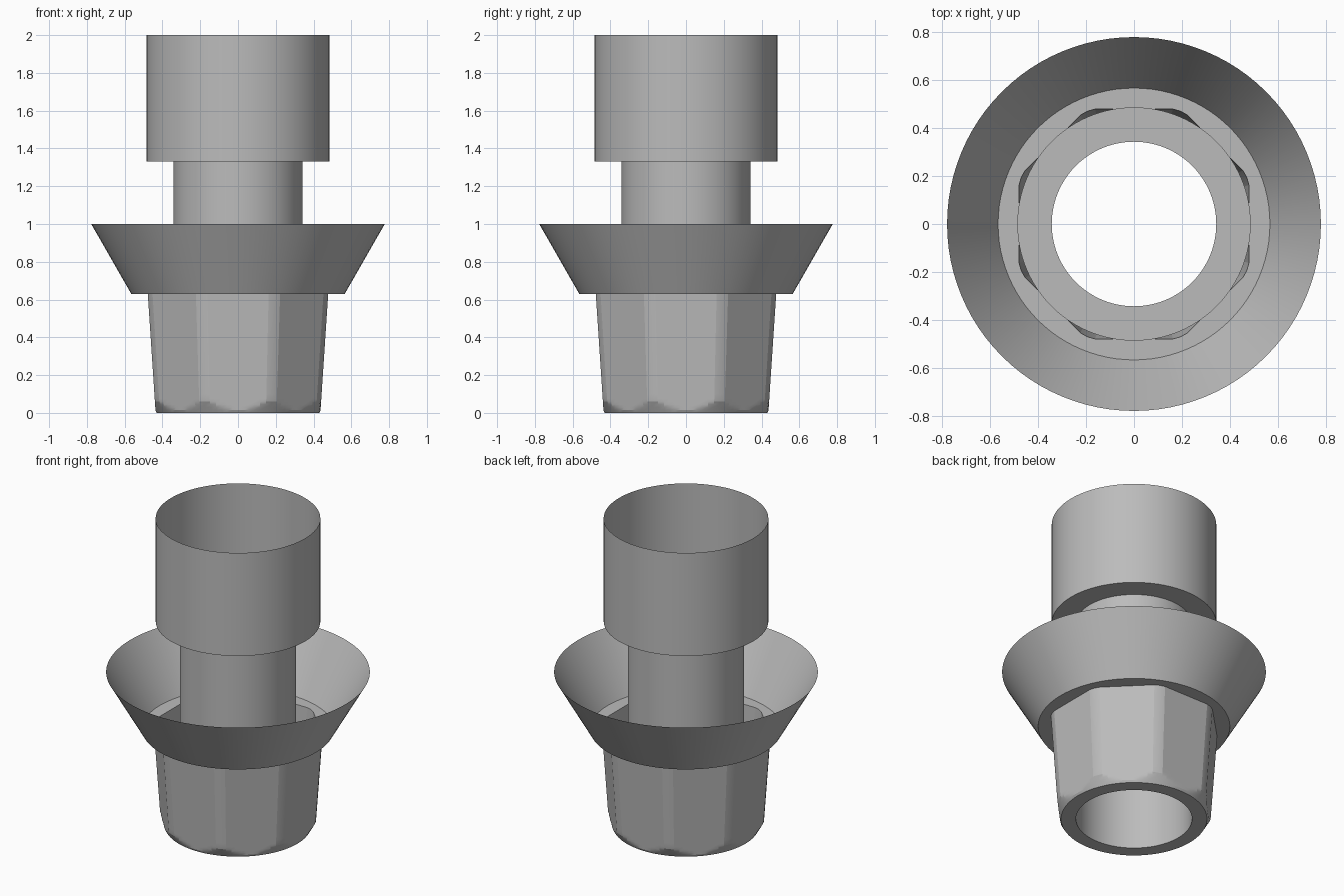
import bpy, bmesh, math

cube = bpy.data.objects.get("Cube")
if cube:
    bpy.data.objects.remove(cube, do_unlink=True)

SEGMENTS = 96
BORE = 0.342

metal = bpy.data.materials.new("grey metal")
metal.use_nodes = True
grey = (0.5, 0.5, 0.5, 1)
metal.diffuse_color = grey
metal.node_tree.nodes["Principled BSDF"].inputs["Base Color"].default_value = grey


def circle(radius):
    return lambda angle: radius


def octagon(z):
    """Tapered octagon with blunted corners, trimmed by a chamfer cone at the foot."""
    apothem = 0.436 + 0.066 * z
    chamfer = 0.43 + 0.57 * z

    def radius(angle):
        step = math.pi / 4
        off_flat = (angle + step / 2) % step - step / 2
        return min(apothem / math.cos(off_flat), apothem * 1.062, chamfer)
    return radius


def shell(name, rings):
    """Open surface through a list of (radius function, height) rings."""
    bm = bmesh.new()
    loops = []
    for radius, z in rings:
        loop = []
        for i in range(SEGMENTS):
            a = math.tau * i / SEGMENTS
            r = radius(a)
            loop.append(bm.verts.new((r * math.cos(a), r * math.sin(a), z)))
        loops.append(loop)
    for low, high in zip(loops, loops[1:]):
        for i in range(SEGMENTS):
            j = (i + 1) % SEGMENTS
            bm.faces.new((low[i], low[j], high[j], high[i]))
    mesh = bpy.data.meshes.new(name)
    bm.to_mesh(mesh)
    bm.free()
    mesh.materials.append(metal)
    obj = bpy.data.objects.new(name, mesh)
    bpy.context.collection.objects.link(obj)
    bpy.ops.object.select_all(action='DESELECT')
    obj.select_set(True)
    bpy.context.view_layer.objects.active = obj
    bpy.ops.object.shade_smooth_by_angle(angle=math.radians(15))
    return obj


# Open upper sleeve with its stepped underside, and the neck that is also the bore
shell("upper_sleeve", [(circle(BORE), 1.33), (circle(0.485), 1.33), (circle(0.485), 2)])
shell("neck_bore", [(circle(BORE), 0), (circle(BORE), 1.33)])

# Eight-sided foot with a flat annular base
heights = [0, 0.014, 0.03, 0.045, 0.06, 0.075, 0.1, 0.63]
shell("octagonal_foot", [(circle(BORE), 0)] + [(octagon(z), z) for z in heights])

# Flared collar: flat ledge around the foot, then a cone
shell("flared_collar", [(octagon(0.63), 0.63), (circle(0.565), 0.63), (circle(0.777), 1)])
